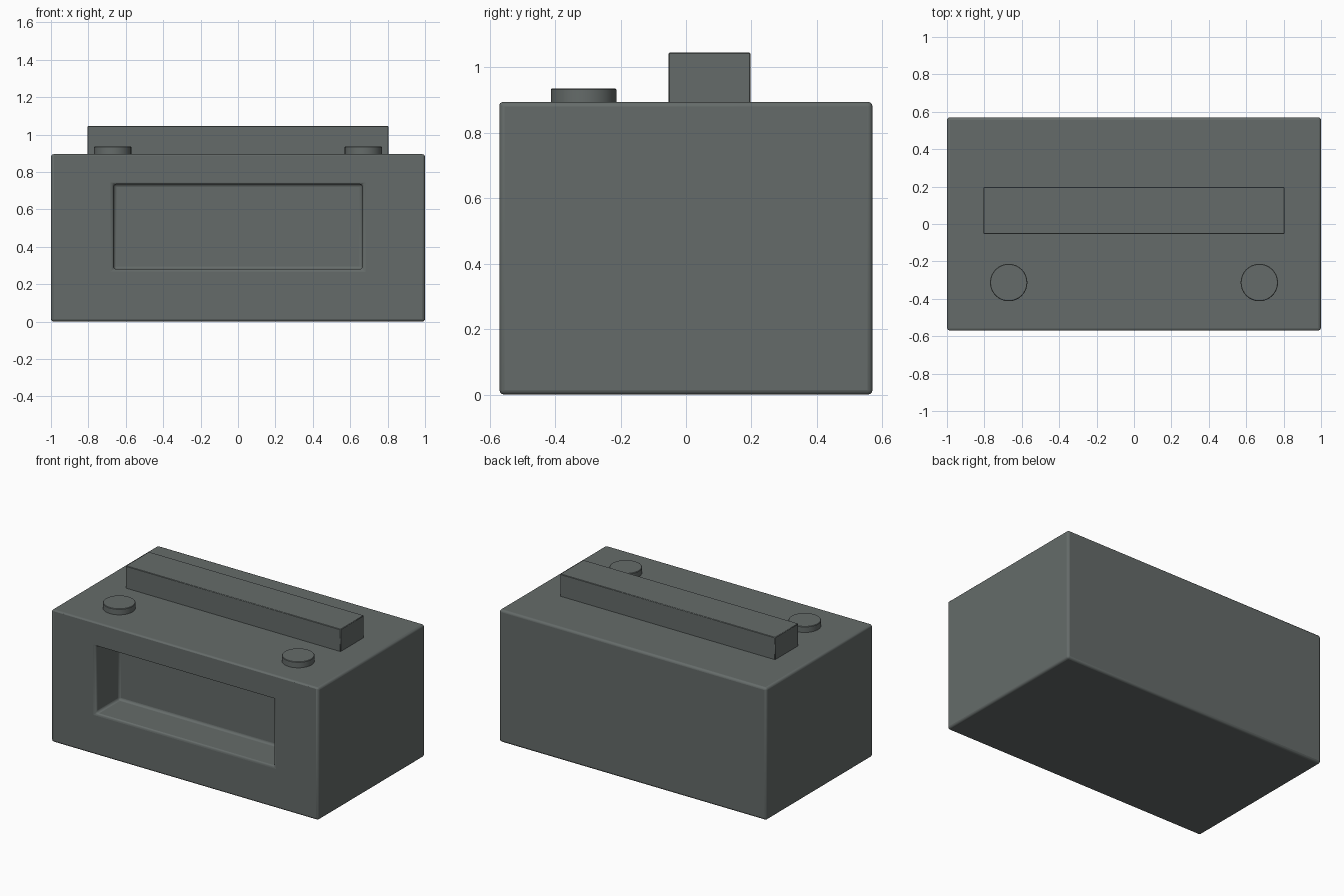
import bpy
import bmesh
from mathutils import Matrix, Vector

default = bpy.data.objects.get("Cube")
if default:
    bpy.data.objects.remove(default, do_unlink=True)

# One grey plastic for everything
grey = bpy.data.materials.new("slate grey")
grey.use_nodes = True
colour = (0.13, 0.148, 0.143, 1)
grey.diffuse_color = colour
grey.node_tree.nodes["Principled BSDF"].inputs["Base Color"].default_value = colour


def box(bm, low, high):
    low, high = Vector(low), Vector(high)
    place = Matrix.Translation((low + high) / 2) @ Matrix.Diagonal((*(high - low), 1))
    bmesh.ops.create_cube(bm, size=1, matrix=place)


def finish(bm, name, bevel, segments=3):
    bmesh.ops.recalc_face_normals(bm, faces=bm.faces)
    mesh = bpy.data.meshes.new(name)
    bm.to_mesh(mesh)
    bm.free()
    mesh.materials.append(grey)
    obj = bpy.data.objects.new(name, mesh)
    bpy.context.collection.objects.link(obj)
    mod = obj.modifiers.new("rounded edges", "BEVEL")
    mod.width = bevel
    mod.segments = segments
    mod.limit_method = "ANGLE"
    bpy.ops.object.select_all(action="DESELECT")
    obj.select_set(True)
    bpy.context.view_layer.objects.active = obj
    bpy.ops.object.shade_smooth_by_angle()
    return obj


# Body with a window recess sunk into the front
bm = bmesh.new()
box(bm, (-1, -0.57, 0), (1, 0.57, 0.895))
front = min(bm.faces, key=lambda f: f.calc_center_median().y)
bmesh.ops.inset_region(bm, faces=[front], thickness=0.1)
for v in front.verts:
    v.co.x = 0.665 if v.co.x > 0 else -0.665
    v.co.z = 0.735 if v.co.z > 0.45 else 0.28
back = bmesh.ops.extrude_discrete_faces(bm, faces=[front])["faces"][0]
bmesh.ops.translate(bm, verts=back.verts, vec=(0, 0.25, 0))
finish(bm, "body", 0.015)

# Carrying bar on top
bm = bmesh.new()
box(bm, (-0.805, -0.053, 0.885), (0.805, 0.197, 1.045))
finish(bm, "top_bar", 0.003, 1)

# Pair of round buttons
for side, x in (("left", 0.67), ("right", -0.67)):
    bm = bmesh.new()
    bmesh.ops.create_cone(bm, cap_ends=True, segments=32, radius1=0.1, radius2=0.1,
                          depth=0.05, matrix=Matrix.Translation((x, -0.313, 0.91)))
    finish(bm, side + "_button", 0.003, 1)
